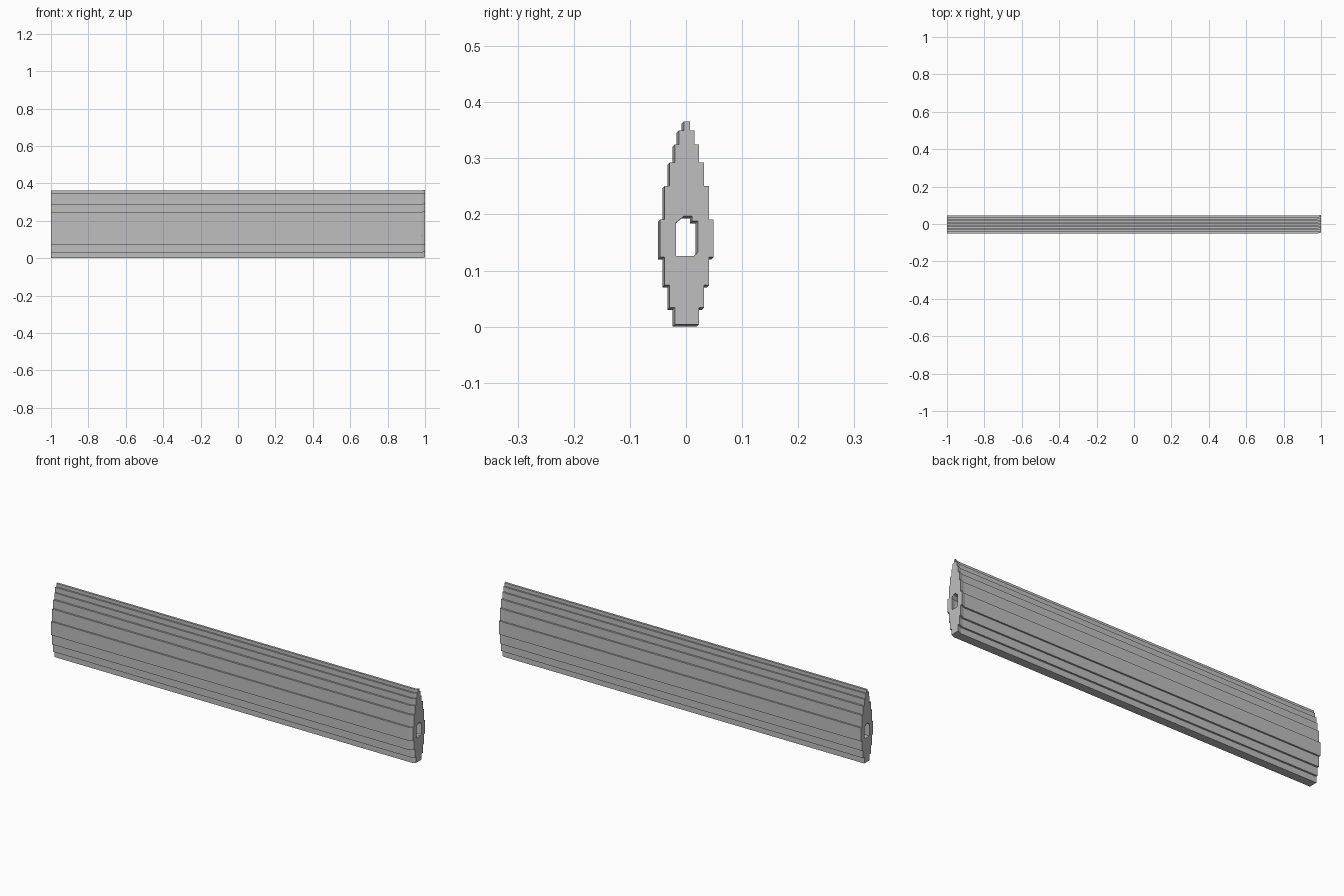
import bpy
import bmesh

cube = bpy.data.objects.get("Cube")
if cube:
    bpy.data.objects.remove(cube, do_unlink=True)

grey = bpy.data.materials.new("plain_grey")
grey.use_nodes = True
GREY = (0.52, 0.52, 0.52, 1)
grey.diffuse_color = GREY
grey.node_tree.nodes["Principled BSDF"].inputs["Base Color"].default_value = GREY

# Stepped cross-section: (half width, top height) of each layer
MID_Y = -0.0025
LAYERS = [(0.0215, 0.03), (0.0305, 0.07), (0.0395, 0.12), (0.0475, 0.187),
          (0.0395, 0.247), (0.0305, 0.289), (0.0215, 0.321),
          (0.014, 0.346), (0.0055, 0.362)]
right_side, bottom = [], 0.0
for half, top in LAYERS:
    right_side += [(half, bottom), (half, top)]
    bottom = top
outline = [(MID_Y + y, z) for y, z in right_side]
outline += [(MID_Y - y, z) for y, z in reversed(right_side)]

# Opening that runs the full length
bore = [(-0.022, 0.122), (0.011, 0.122), (0.017, 0.129), (0.017, 0.184),
        (0.007, 0.184), (0.007, 0.193), (-0.008, 0.193), (-0.022, 0.181)]

# Stations along x, with the small offset of the section at the left end
STATIONS = [(-1.0, 0.0), (0.98, 0.0), (1.0, 0.004)]

bm = bmesh.new()
cap_edges = {0: [], len(STATIONS) - 1: []}
for profile in (outline, bore):
    n = len(profile)
    rings = [[bm.verts.new((x, y + s, z + s)) for y, z in profile]
             for x, s in STATIONS]
    # Long walls
    for a, b in zip(rings, rings[1:]):
        for i in range(n):
            j = (i + 1) % n
            bm.faces.new((a[i], a[j], b[j], b[i]))
    for k, edges in cap_edges.items():
        ring = rings[k]
        edges += [bm.edges.get((ring[i], ring[(i + 1) % n])) for i in range(n)]

# End caps around the opening
for edges in cap_edges.values():
    bmesh.ops.triangle_fill(bm, edges=edges, use_beauty=True)
bmesh.ops.recalc_face_normals(bm, faces=bm.faces)

mesh = bpy.data.meshes.new("stepped_bar")
bm.to_mesh(mesh)
bm.free()
mesh.materials.append(grey)
bar = bpy.data.objects.new("stepped_bar", mesh)
bpy.context.collection.objects.link(bar)
